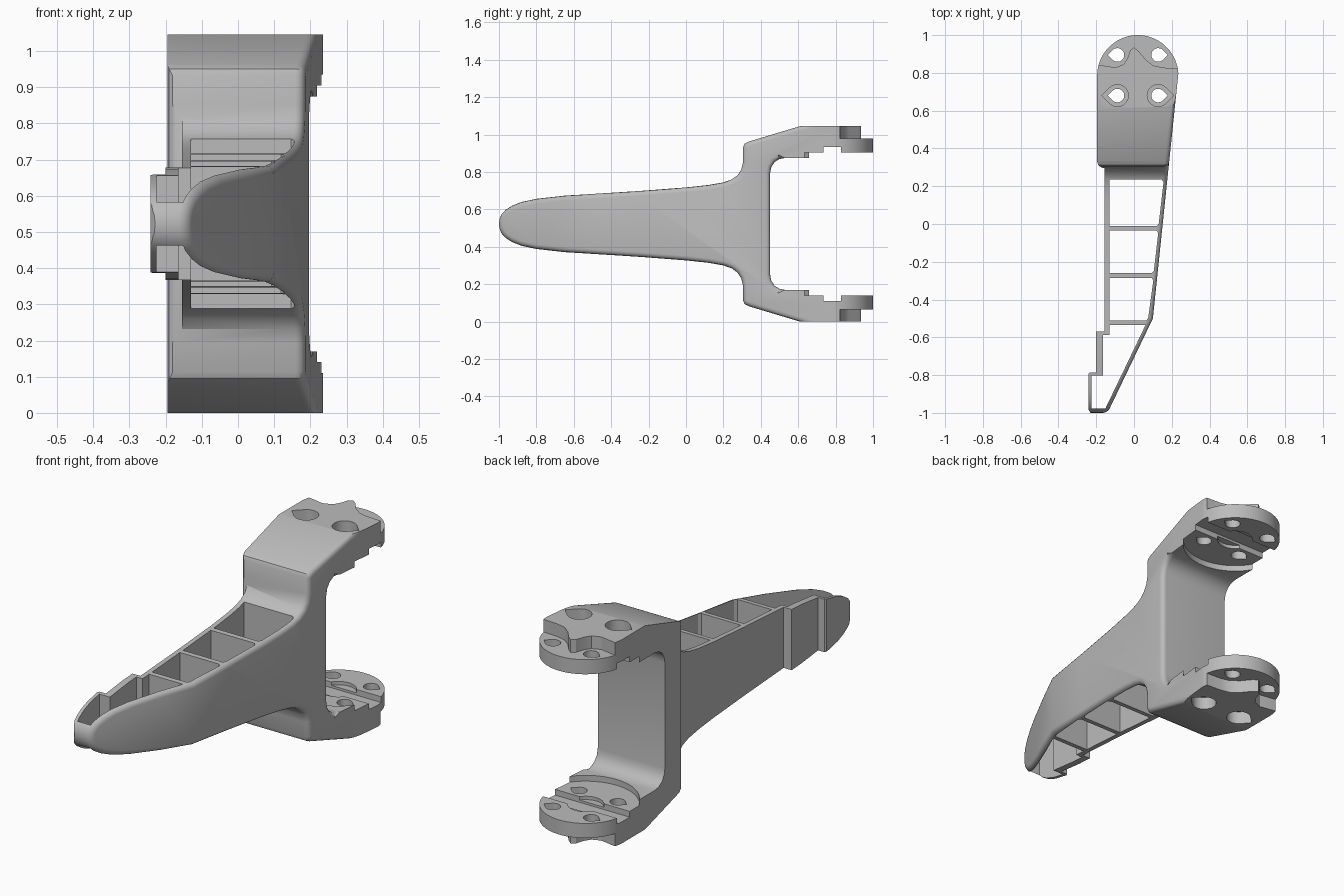
import bpy, bmesh, math

if "Cube" in bpy.data.objects:
    bpy.data.objects.remove(bpy.data.objects["Cube"])

MID = 0.5225          # mirror height
CX, CY = 0.02, 0.785  # centre of the mounting pads

grey = bpy.data.materials.new("plain grey")
grey.use_nodes = True
grey.diffuse_color = (0.5, 0.5, 0.5, 1)
grey.node_tree.nodes["Principled BSDF"].inputs["Base Color"].default_value = (0.5, 0.5, 0.5, 1)


def right(y):
    """Outer side wall, kinked where the tip starts to taper."""
    return 0.1 + (y + 0.5) * (0.48 if y < -0.5 else 0.104)


def to_object(name, bm):
    bmesh.ops.recalc_face_normals(bm, faces=bm.faces)
    mesh = bpy.data.meshes.new(name)
    bm.to_mesh(mesh)
    bm.free()
    mesh.materials.append(grey)
    ob = bpy.data.objects.new(name, mesh)
    bpy.context.collection.objects.link(ob)
    return ob


def prism(name, pts, z0, z1):
    bm = bmesh.new()
    face = bm.faces.new([bm.verts.new((x, y, z0)) for x, y in pts])
    out = bmesh.ops.extrude_face_region(bm, geom=[face])["geom"]
    bmesh.ops.translate(bm, vec=(0, 0, z1 - z0),
                        verts=[v for v in out if isinstance(v, bmesh.types.BMVert)])
    return to_object(name, bm)


def combine(body, tool, operation="DIFFERENCE"):
    tool.hide_render = True
    mod = body.modifiers.new("cut", "BOOLEAN")
    mod.operation, mod.solver, mod.object = operation, "EXACT", tool
    bpy.context.view_layer.objects.active = body
    bpy.ops.object.modifier_apply(modifier=mod.name)
    bpy.data.objects.remove(tool)


def cut_both(body, pts, h0, h1):
    """Cut the same shape in the upper and the lower pad."""
    for s in (1, -1):
        z = sorted((MID + s * h0, MID + s * h1))
        combine(body, prism("cutter", pts, *z))


def arc(cx, cy, r, a0, a1, n):
    return [(cx + r * math.cos(math.radians(a0 + (a1 - a0) * i / n)),
             cy + r * math.sin(math.radians(a0 + (a1 - a0) * i / n))) for i in range(n + 1)]


def teardrop(cx, cy, r, side):
    pts = arc(0, 0, r, 45, 315, 24) + [(r * 1.414, 0)]
    return [(cx + side * x, cy + y) for x, y in pts]


# Side profile as (y, half height), from the tip over the pad to the palm
upper = [(-1, 0), (-0.997, 0.025), (-0.987, 0.05), (-0.965, 0.075), (-0.93, 0.097),
         (-0.88, 0.117), (-0.8, 0.134), (-0.65, 0.151), (-0.5, 0.16), (-0.25, 0.176),
         (0, 0.195), (0.12, 0.208), (0.2, 0.222), (0.245, 0.238), (0.275, 0.26),
         (0.295, 0.29), (0.305, 0.33), (0.305, 0.41), (0.313, 0.428), (0.335, 0.44),
         (0.61, MID), (1.1, MID), (1.1, 0.3525), (0.53, 0.3525), (0.5, 0.347),
         (0.473, 0.33), (0.456, 0.303), (0.45, 0.272)]
loop = upper + [(y, -h) for y, h in reversed(upper[1:])]

# Body: profile extruded across, with the outer edge rounded
bm = bmesh.new()
inner = [bm.verts.new((-0.3, y, MID + h)) for y, h in loop]
outer = [bm.verts.new((right(y), y, MID + h)) for y, h in loop]
bm.faces.new(inner)
bm.faces.new([v for v in outer if v.co.y <= -0.5])
bm.faces.new([v for v in outer if v.co.y >= -0.5])
rim = []
for i in range(len(loop)):
    j = (i + 1) % len(loop)
    bm.faces.new((inner[i], inner[j], outer[j], outer[i]))
    if max(loop[i][0], loop[j][0]) < 0.62:
        rim.append(bm.edges.get((outer[i], outer[j])))
bmesh.ops.recalc_face_normals(bm, faces=bm.faces)
bmesh.ops.bevel(bm, geom=rim, offset=0.025, segments=4, profile=0.5,
                affect="EDGES", clamp_overlap=False)
body = to_object("finger_bracket", bm)

# Plan outline: stepped inner side, rounded pads
plan = arc(CX, CY, 0.215, 0, 180, 40) + [
    (-0.195, 0.33), (-0.19, 0.313), (-0.175, 0.3), (-0.155, 0.295),
    (-0.155, -0.57), (-0.2, -0.57), (-0.2, -0.785), (-0.235, -0.785), (-0.242, -0.795),
    (-0.242, -0.98), (-0.235, -0.993), (-0.22, -1.01), (0.4, -1.01), (0.4, 0.7)]
combine(body, prism("plan", plan, -0.1, 1.2), "INTERSECT")

# Open cells between the ribs
for y0, y1 in ((-0.51, -0.285), (-0.26, -0.035), (-0.01, 0.235)):
    a, b = right(y0) - 0.02, right(y1) - 0.02
    combine(body, prism("cell", [(-0.13, y0), (a - 0.01, y0), (a, y0 + 0.012),
                                 (b, y1 - 0.012), (b - 0.01, y1), (-0.13, y1)], -0.1, 1.2))
tip = [(-0.13, -0.535), (-0.13, -0.588), (-0.165, -0.588), (-0.165, -0.803),
       (-0.225, -0.803), (-0.225, -0.978), (-0.152, -0.978), (0.061, -0.535)]
combine(body, prism("tip_cell", tip, -0.1, 1.2))

# Lowered outer step on the pads
step = [(-0.3, 0.845), (-0.18, 0.842), (-0.1, 0.828), (-0.055, 0.845), (-0.035, 0.875),
        (-0.02, 0.92), (0, 0.935), (0.025, 0.915), (0.06, 0.872), (0.1, 0.84),
        (0.15, 0.828), (0.3, 0.82), (0.3, 1.1), (-0.3, 1.1)]
cut_both(body, step, 0.4575, 0.6)

# Round seat, cross groove and centre recess on the inner pad faces
cut_both(body, arc(CX, CY, 0.25, 0, 355, 71), 0.34, 0.3825)
cut_both(body, [(-0.3, 0.735), (0.3, 0.735), (0.3, 0.83), (-0.3, 0.83)], 0.36, 0.412)
cut_both(body, arc(CX, CY, 0.085, 0, 350, 35), 0.36, 0.4)

# Teardrop screw holes, the front pair with wide screw seats
for side in (-1, 1):
    for y in (0.68, 0.895):
        cut_both(body, teardrop(CX + side * 0.108, y, 0.036, side), 0.3, 0.6)
    cut_both(body, teardrop(CX + side * 0.108, 0.68, 0.058, side), 0.4575, 0.6)

bpy.ops.object.select_all(action="DESELECT")
body.select_set(True)
bpy.context.view_layer.objects.active = body
bpy.ops.object.shade_smooth_by_angle(angle=math.radians(28))
